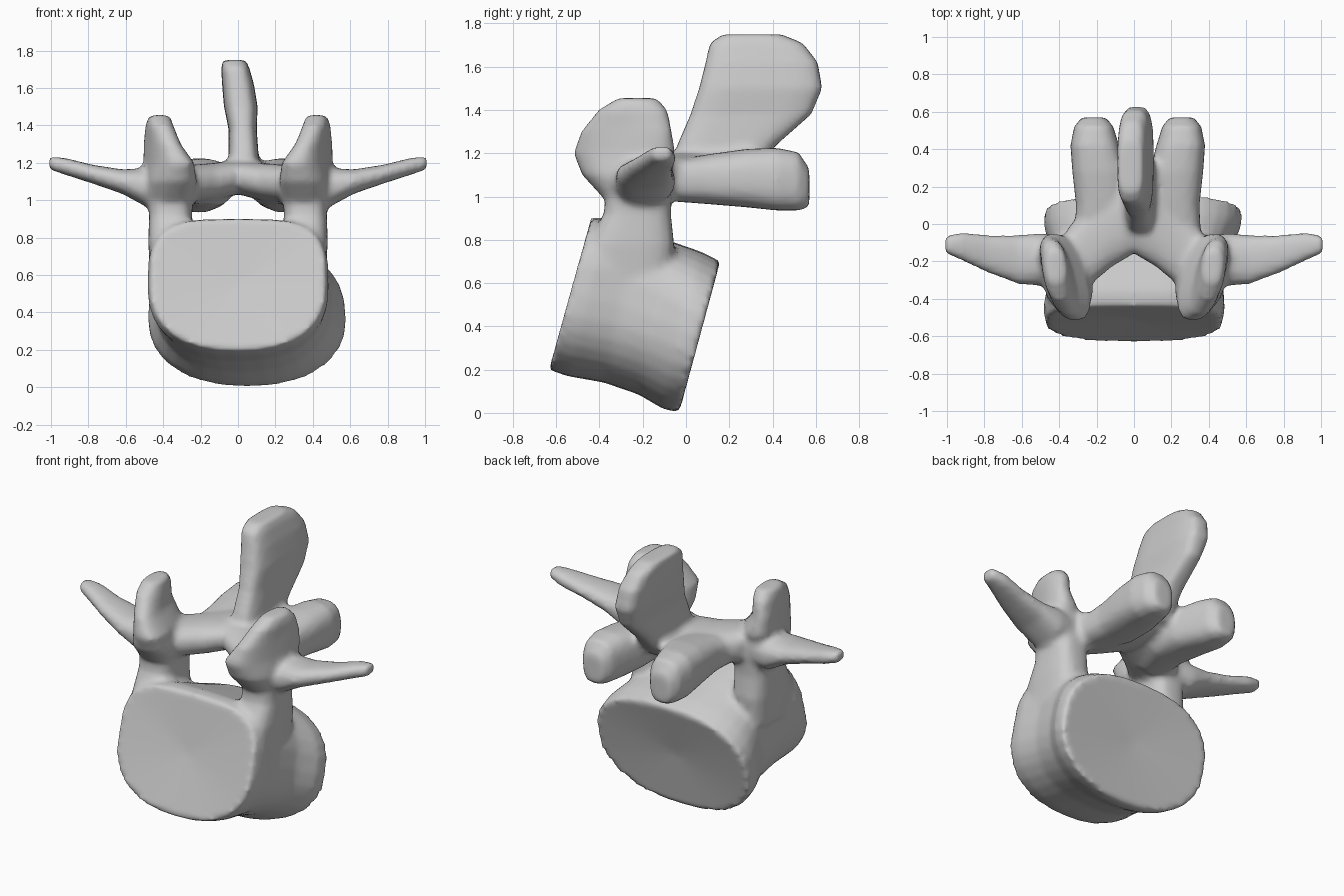
import bpy, bmesh, math
from mathutils import Vector

bm = bmesh.new()
X, Y, Z = Vector((1, 0, 0)), Vector((0, 1, 0)), Vector((0, 0, 1))


def ring(c, u, v, low=2.4, high=2.4, n=32):
    """Superellipse section; low/high set the squareness of its two halves."""
    pts = []
    for i in range(n):
        a = 2 * math.pi * i / n
        e = 2 / (high if math.sin(a) >= 0 else low)
        p = math.copysign(abs(math.cos(a)) ** e, math.cos(a))
        q = math.copysign(abs(math.sin(a)) ** e, math.sin(a))
        pts.append(Vector(c) + u * p + v * q)
    return pts


def loft(rings, dish=0.0):
    """Closed solid through the rings, with end caps optionally dished inward."""
    rows = [[bm.verts.new(p) for p in r] for r in rings]
    n, faces = len(rows[0]), []
    for a, b in zip(rows, rows[1:]):
        for i in range(n):
            j = (i + 1) % n
            faces.append(bm.faces.new((a[i], a[j], b[j], b[i])))
    mids = [sum(r, Vector()) / n for r in rings]
    axis = (mids[-1] - mids[0]).normalized()
    for row, mid, d in ((rows[0], mids[0], dish), (rows[-1], mids[-1], -dish)):
        c = bm.verts.new(mid + axis * d)
        for i in range(n):
            faces.append(bm.faces.new((row[i], row[(i + 1) % n], c)))
    bmesh.ops.recalc_face_normals(bm, faces=faces)


# Body: tilted, waisted drum (bottom y, bottom z, top y, top z, centre x, half width, low, high)
body = [
    (-0.635, 0.20, -0.44, 0.90, 0.00, 0.47, 2.4, 3.6),
    (-0.55, 0.17, -0.36, 0.90, 0.00, 0.485, 2.4, 3.6),
    (-0.38, 0.14, -0.22, 0.85, 0.01, 0.465, 2.4, 3.2),
    (-0.22, 0.085, -0.06, 0.79, 0.03, 0.475, 2.3, 2.9),
    (-0.11, 0.02, 0.07, 0.745, 0.045, 0.525, 2.2, 2.6),
    (-0.03, 0.00, 0.16, 0.70, 0.05, 0.53, 2.2, 2.5),
]
rings = []
for y0, z0, y1, z1, cx, hw, low, high in body:
    c = Vector((cx, (y0 + y1) / 2, (z0 + z1) / 2))
    rings.append(ring(c, X * hw, Vector((0, (y1 - y0) / 2, (z1 - z0) / 2)), low, high))
loft(rings, 0.025)

for s in (-1, 1):
    # Pedicle (x, y, z, half x, half y)
    loft([ring((s * x, y, z), X * hx, Y * hy, 3, 3) for x, y, z, hx, hy in (
        (0.36, -0.27, 0.60, 0.11, 0.20), (0.36, -0.255, 0.78, 0.12, 0.20),
        (0.36, -0.225, 0.92, 0.115, 0.155), (0.36, -0.21, 1.12, 0.12, 0.15))])
    # Superior articular process, its front edge turned inward
    loft([ring((s * x, y, z), X * hx, Vector((s * k, hy, 0))) for x, y, z, hx, hy, k in (
        (0.36, -0.23, 0.98, 0.12, 0.14, 0.0), (0.36, -0.28, 1.10, 0.135, 0.20, 0.03),
        (0.37, -0.285, 1.20, 0.115, 0.235, 0.06), (0.405, -0.275, 1.30, 0.08, 0.21, 0.05),
        (0.42, -0.245, 1.40, 0.07, 0.16, 0.02), (0.42, -0.225, 1.455, 0.055, 0.09, 0.0))])
    # Transverse process (x, y, z, half y, half z)
    loft([ring((s * x, y, z), Y * hy, Z * hz) for x, y, z, hy, hz in (
        (0.35, -0.20, 1.07, 0.13, 0.12), (0.50, -0.19, 1.07, 0.14, 0.10),
        (0.62, -0.19, 1.10, 0.13, 0.065), (0.78, -0.16, 1.14, 0.10, 0.05),
        (0.92, -0.12, 1.18, 0.075, 0.045), (1.01, -0.11, 1.20, 0.045, 0.035))])
    # Lamina, slanting back to the midline
    loft([ring((s * x, y, z), Y * hy, Z * hz) for x, y, z, hy, hz in (
        (0.36, -0.19, 1.09, 0.16, 0.10), (0.24, -0.11, 1.09, 0.22, 0.10),
        (0.12, 0.00, 1.10, 0.23, 0.10), (-0.03, 0.07, 1.13, 0.21, 0.09))])
    # Inferior articular process (offset from midline, y, z, half x, half z)
    loft([ring((0.02 + s * x, y, z), X * hx, Z * hz, 2.7, 2.7) for x, y, z, hx, hz in (
        (0.23, -0.10, 1.07, 0.11, 0.09), (0.19, 0.10, 1.08, 0.14, 0.115),
        (0.205, 0.28, 1.085, 0.145, 0.135), (0.23, 0.42, 1.08, 0.13, 0.145),
        (0.235, 0.52, 1.07, 0.105, 0.135), (0.235, 0.57, 1.04, 0.065, 0.09))])

# Spinous process (front y, back y, z, centre x, half thickness)
loft([ring((cx, (y0 + y1) / 2, z), X * hx, Y * ((y1 - y0) / 2), 3.5, 3.5)
      for y0, y1, z, cx, hx in (
    (-0.08, 0.28, 1.08, 0.02, 0.10), (-0.04, 0.42, 1.24, 0.03, 0.08),
    (0.02, 0.58, 1.38, 0.025, 0.075), (0.06, 0.63, 1.50, 0.015, 0.09),
    (0.09, 0.61, 1.62, 0.0, 0.085), (0.11, 0.54, 1.71, -0.015, 0.075),
    (0.17, 0.44, 1.75, -0.02, 0.06))])

mesh = bpy.data.meshes.new("vertebra")
bm.to_mesh(mesh)
bm.free()
obj = bpy.data.objects.new("vertebra", mesh)
bpy.context.collection.objects.link(obj)

# Fuse the parts into one bone surface
rm = obj.modifiers.new("fuse", 'REMESH')
rm.mode = 'VOXEL'
rm.voxel_size = 0.02
rm.use_smooth_shade = True
sm = obj.modifiers.new("soften", 'SMOOTH')
sm.factor = 0.5
sm.iterations = 3
